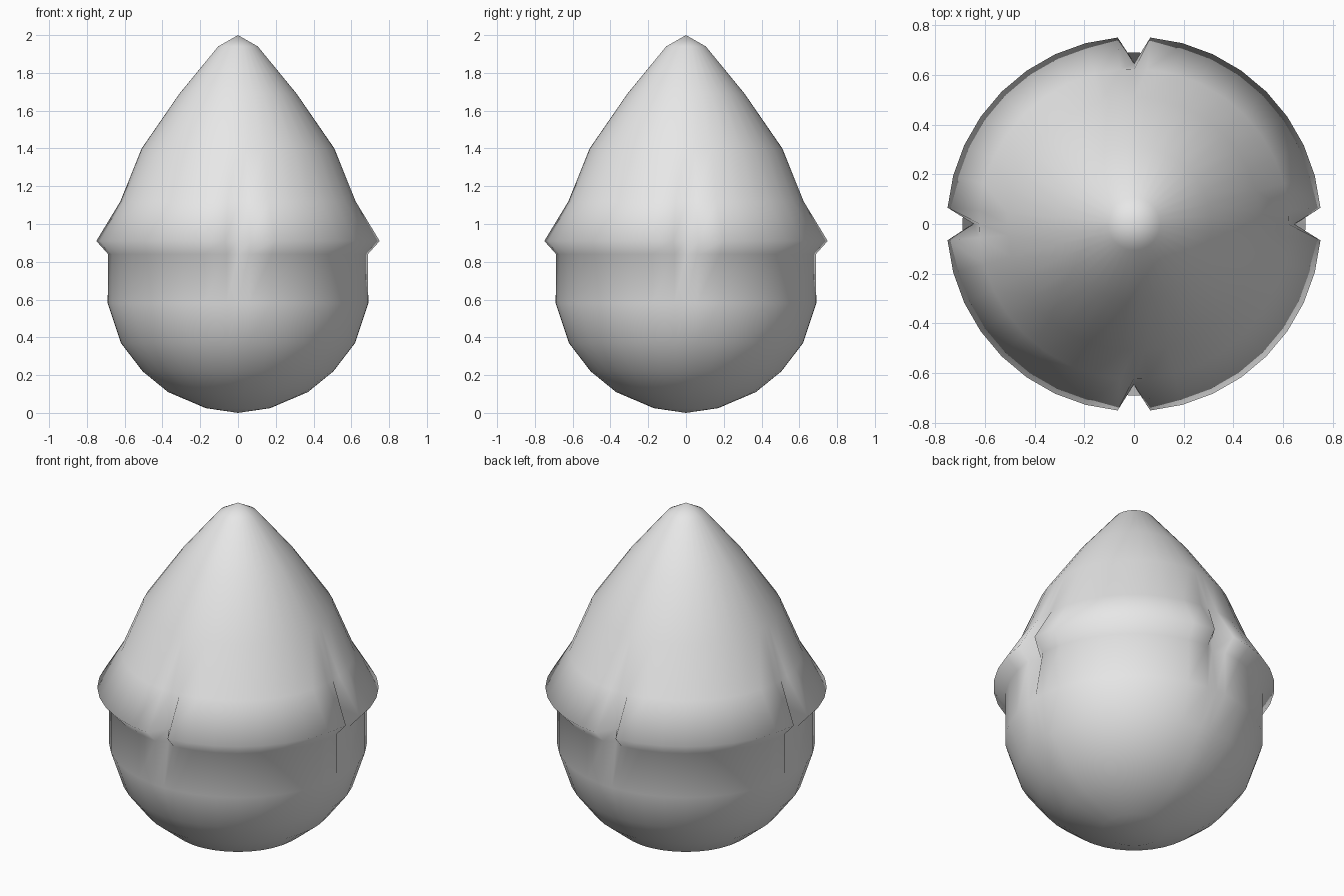
import bpy, bmesh, math

cube = bpy.data.objects.get("Cube")
if cube:
    bpy.data.objects.remove(cube, do_unlink=True)

grey = bpy.data.materials.new("plain grey")
grey.use_nodes = True
grey.diffuse_color = (0.8, 0.8, 0.8, 1)
grey.node_tree.nodes["Principled BSDF"].inputs["Base Color"].default_value = (0.8, 0.8, 0.8, 1)

# Profile rows: height, radius, radius inside the four grooves
profile = [
    (0.025, 0.17, 0.17), (0.11, 0.37, 0.37), (0.22, 0.505, 0.505),
    (0.37, 0.62, 0.62), (0.58, 0.69, 0.69),
    (0.84, 0.69, 0.65),                      # neck under the rim
    (0.91, 0.753, 0.645),                    # flared rim
    (1.12, 0.625, 0.62), (1.40, 0.51, 0.51), (1.69, 0.31, 0.31),
    (1.94, 0.105, 0.105),
]

# Columns every ten degrees, plus one groove column on each axis
columns = sorted([(5 + 10 * i, False) for i in range(36)] +
                 [(90 * i, True) for i in range(4)])

bm = bmesh.new()
rings = []
for z, outer, groove in profile:
    ring = []
    for angle, in_groove in columns:
        r = groove if in_groove else outer
        a = math.radians(angle)
        ring.append(bm.verts.new((r * math.cos(a), r * math.sin(a), z)))
    rings.append(ring)

# Walls between neighbouring rings
count = len(columns)
for low, high in zip(rings, rings[1:]):
    for i in range(count):
        j = (i + 1) % count
        bm.faces.new((low[i], low[j], high[j], high[i]))

# Closed base and pointed tip
base = bm.verts.new((0, 0, 0))
tip = bm.verts.new((0, 0, 2))
for i in range(count):
    j = (i + 1) % count
    bm.faces.new((base, rings[0][j], rings[0][i]))
    bm.faces.new((tip, rings[-1][i], rings[-1][j]))
bmesh.ops.recalc_face_normals(bm, faces=bm.faces)
for face in bm.faces:
    face.smooth = True

mesh = bpy.data.meshes.new("capped_bud")
bm.to_mesh(mesh)
bm.free()
mesh.materials.append(grey)
bud = bpy.data.objects.new("capped_bud", mesh)
bpy.context.collection.objects.link(bud)
